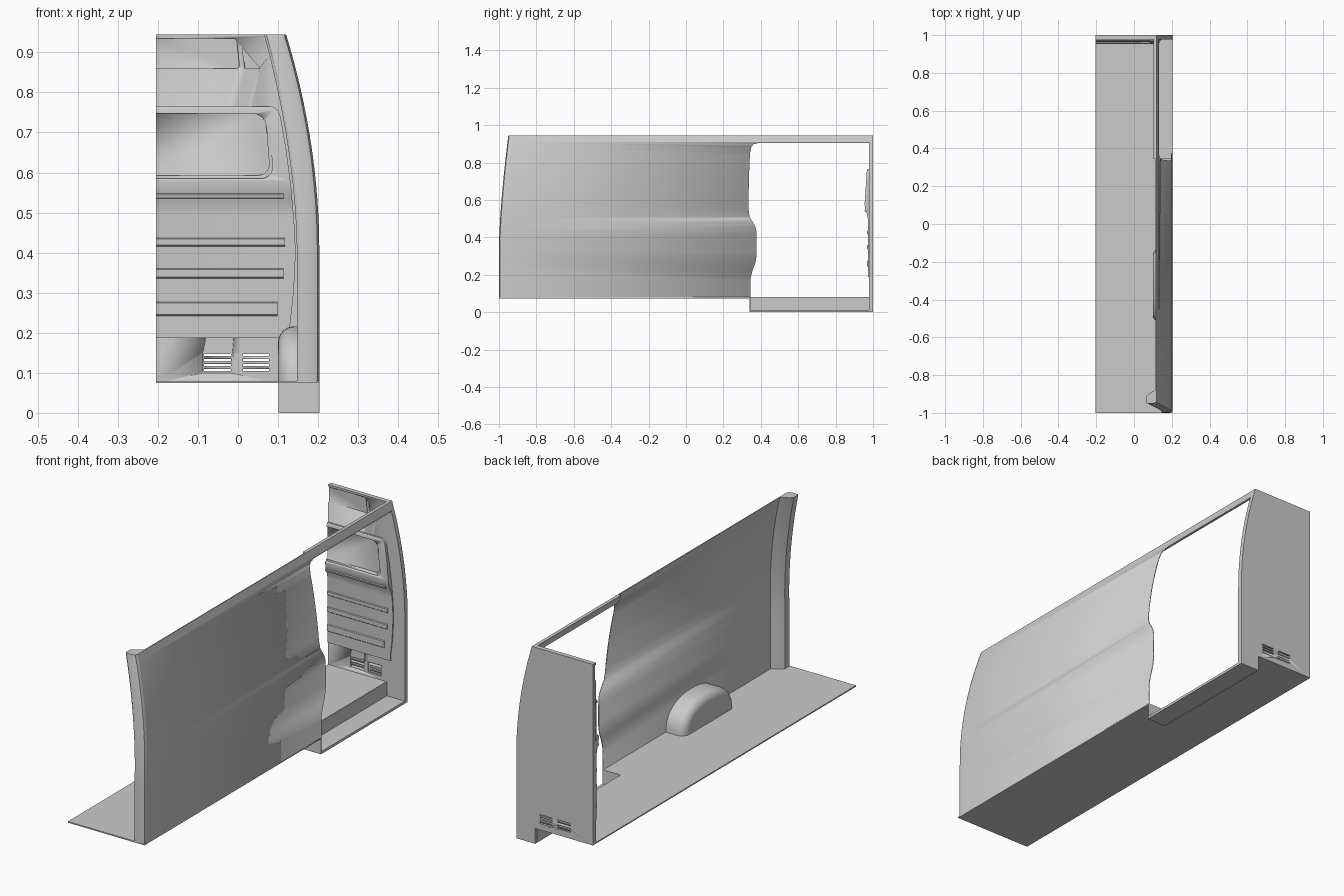
import bpy, bmesh, math

if "Cube" in bpy.data.objects:
    bpy.data.objects.remove(bpy.data.objects["Cube"])

L, R, TOP, FLOOR = -0.205, 0.203, 0.945, 0.08


def outer(z):
    """Outside x of the curved body side."""
    return R - 0.083 * (max(z - 0.4, 0) / 0.545) ** 2


def inner(z):
    """Inside x of the rear pillar."""
    return 0.147 - 0.082 * (max(z - 0.4, 0) / 0.545) ** 1.8


def rear(z):
    """Rear y of the body side, leaning forward at the top."""
    return -1 + 0.05 * (max(z - 0.35, 0) / 0.595) ** 1.5


def finish(name, bm, smooth=True):
    bmesh.ops.recalc_face_normals(bm, faces=bm.faces)
    me = bpy.data.meshes.new(name)
    bm.to_mesh(me)
    bm.free()
    ob = bpy.data.objects.new(name, me)
    bpy.context.collection.objects.link(ob)
    if smooth:
        bpy.ops.object.select_all(action='DESELECT')
        ob.select_set(True)
        bpy.context.view_layer.objects.active = ob
        bpy.ops.object.shade_smooth_by_angle(angle=math.radians(30))
    return ob


def prism(name, pts, axis, lo, hi, radius=0):
    """Extrude a 2D outline along an axis, optionally rounding its corners."""
    place = {'x': lambda u, v, t: (t, u, v),
             'y': lambda u, v, t: (u, t, v),
             'z': lambda u, v, t: (u, v, t)}[axis]
    bm = bmesh.new()
    bm.faces.new([bm.verts.new(place(u, v, lo)) for u, v in pts])
    if radius:
        bmesh.ops.bevel(bm, geom=bm.verts[:], offset=radius, segments=5,
                        affect='VERTICES', profile=0.5)
    out = bmesh.ops.extrude_face_region(bm, geom=bm.faces[:])
    move = [v for v in out['geom'] if isinstance(v, bmesh.types.BMVert)]
    bmesh.ops.translate(bm, vec=place(0, 0, hi - lo), verts=move)
    return finish(name, bm)


def loft(name, rings):
    """Skin closed rings of equal length and cap both ends."""
    bm = bmesh.new()
    rows = [[bm.verts.new(p) for p in ring] for ring in rings]
    n = len(rows[0])
    for a, b in zip(rows, rows[1:]):
        for i in range(n):
            bm.faces.new((a[i], a[(i + 1) % n], b[(i + 1) % n], b[i]))
    bm.faces.new(rows[0])
    bm.faces.new(rows[-1])
    return finish(name, bm)


def rect(u0, u1, v0, v1):
    return [(u0, v0), (u1, v0), (u1, v1), (u0, v1)]


def boolean(ob, cutter, operation='DIFFERENCE'):
    cutter.hide_render = True
    mod = ob.modifiers.new('cut', 'BOOLEAN')
    mod.operation, mod.object, mod.solver = operation, cutter, 'EXACT'
    bpy.ops.object.select_all(action='DESELECT')
    ob.select_set(True)
    bpy.context.view_layer.objects.active = ob
    bpy.ops.object.modifier_apply(modifier=mod.name)
    bpy.data.objects.remove(cutter, do_unlink=True)


heights = [0.077] + [0.4 * i / 5 for i in range(2, 5)] + \
          [0.4 + 0.545 * i / 16 for i in range(17)]

# Cargo floor with the notch for the door step
prism('floor', [(L, -1), (R, -1), (R, 0.345), (0.105, 0.345), (0.105, 0.98),
                (L, 0.98)], 'z', 0.074, FLOOR)

# Sunken door step
prism('step_tread', rect(0.102, R, 0.34, 0.985), 'z', 0, 0.012)
prism('step_riser', rect(0.34, 0.985, 0.001, 0.079), 'x', 0.101, 0.107)
prism('step_end', rect(0.102, R, 0.001, 0.079), 'y', 0.34, 0.346)

# Curved side wall with the sliding door opening cut out
t = 0.005
wall = loft('side_wall', [[(outer(z), rear(z) + 0.018, z), (outer(z), 0.981, z),
                           (outer(z) - t, 0.981, z), (outer(z) - t, rear(z) + 0.018, z)]
                          for z in heights])
door = [(0.345, 0.0), (0.345, 0.18), (0.355, 0.22), (0.371, 0.265), (0.377, 0.3),
        (0.377, 0.43), (0.372, 0.455), (0.355, 0.485), (0.34, 0.51), (0.334, 0.55),
        (0.336, 0.7), (0.342, 0.85), (0.35, 0.885), (0.362, 0.898), (0.39, 0.905),
        (1.1, 0.905), (1.1, 0.0)]
boolean(wall, prism('door_cutter', door, 'x', 0, 0.4))

# Beam over the door
prism('door_header', [(0.104, TOP), (outer(TOP) - 0.001, TOP), (outer(0.905) - 0.001, 0.906),
                      (0.118, 0.906)], 'y', 0.345, 0.985)

# Rear corner pillar
rings = []
for z in heights:
    xo, xi, y = outer(z), inner(z), rear(z)
    rings.append([(xo - 0.002, y + 0.075, z), (xi + 0.012, y + 0.05, z), (xi, y + 0.038, z),
                  (xi, y + 0.004, z), (xi + 0.006, y, z), (xo - 0.016, y, z),
                  (xo - 0.005, y + 0.005, z), (xo, y + 0.018, z)])
loft('rear_pillar', rings)

# Rounded wheel arch
rings = []
for i in range(9):
    a = math.pi / 2 * i / 8
    inset = 0.04 * (1 - math.sin(a))
    x = 0.10 + 0.04 * (1 - math.cos(a))
    w, h = 0.195 - inset, 0.138 - inset
    rings.append([(x, -0.325 + w * math.copysign(abs(math.cos(b)) ** 0.85, math.cos(b)),
                   0.078 + h * abs(math.sin(b)) ** 0.85)
                  for b in (math.pi * k / 28 for k in range(29))])
rings.append([(0.199, y, z) for x, y, z in rings[-1]])
# the arch grows from its inner face to the wall
loft('wheel_arch', rings)

# Bulkhead plate following the body curve and the step
outline = [(L, 0.074), (0.102, 0.074), (0.102, 0), (R, 0)] + \
          [(outer(z), z) for z in heights] + [(L, TOP)]
plate = prism('bulkhead', outline, 'y', 0.978, 1.0)
boolean(plate, prism('top_recess', [(-0.3, 0.86), (0.004, 0.86), (-0.004, 0.935), (-0.3, 0.935)],
                     'y', 0.9, 0.984, 0.008))
boolean(plate, prism('corner_recess', [(0.018, 0.86), (0.055, 0.86), (0.01, 0.912)],
                     'y', 0.9, 0.984, 0.002))

# Vents cut through the bulkhead
for x0, x1 in ((-0.085, -0.017), (0.012, 0.078)):
    boolean(plate, prism('vent_recess', rect(x0 - 0.004, x1 + 0.004, 0.099, 0.153),
                         'y', 0.9, 0.981, 0.004))
    for k in range(4):
        z = 0.104 + 0.0125 * k
        boolean(plate, prism('vent_slot', rect(x0, x1, z, z + 0.006), 'y', 0.9, 1.1))

# Bulging pressed panel on the bulkhead
section = [(0.99, 0.187), (0.973, 0.187), (0.972, 0.5), (0.970, 0.515), (0.964, 0.535),
           (0.958, 0.553), (0.956, 0.565), (0.955, 0.58), (0.967, 0.758), (0.971, 0.765),
           (0.99, 0.766)]
panel = prism('pressed_panel', section, 'x', L, 0.2)
edge = [(-0.3, 0.1), (0.128, 0.1), (0.13, 0.22), (0.139, 0.3), (0.144, 0.4), (0.14, 0.48),
        (0.132, 0.57), (0.12, 0.66), (0.106, 0.74), (0.101, 0.753), (0.09, 0.763),
        (0.075, 0.767), (-0.3, 0.77)]
boolean(panel, prism('panel_trim', edge, 'y', 0.9, 1.1), 'INTERSECT')

# Window-shaped recess with a stepped rim
for grow, depth in ((0, 0.963), (0.008, 0.974)):
    boolean(panel, prism('window_recess',
                         [(-0.3, 0.585 + grow), (0.088 - grow, 0.585 + grow),
                          (0.076 - grow, 0.755 - grow), (-0.3, 0.755 - grow)],
                         'y', 0.9, depth, 0.03))

# Horizontal stiffening ribs
for z0, z1, x1 in ((0.413, 0.438, 0.117), (0.333, 0.362, 0.114), (0.24, 0.278, 0.098)):
    prism('panel_rib', [(0.975, z0), (0.968, z0 + 0.006), (0.968, z1 - 0.004), (0.975, z1)],
          'x', L, x1)
prism('ledge_rib', [(0.97, 0.534), (0.957, 0.536), (0.954, 0.546), (0.965, 0.55)], 'x', L, 0.114)
